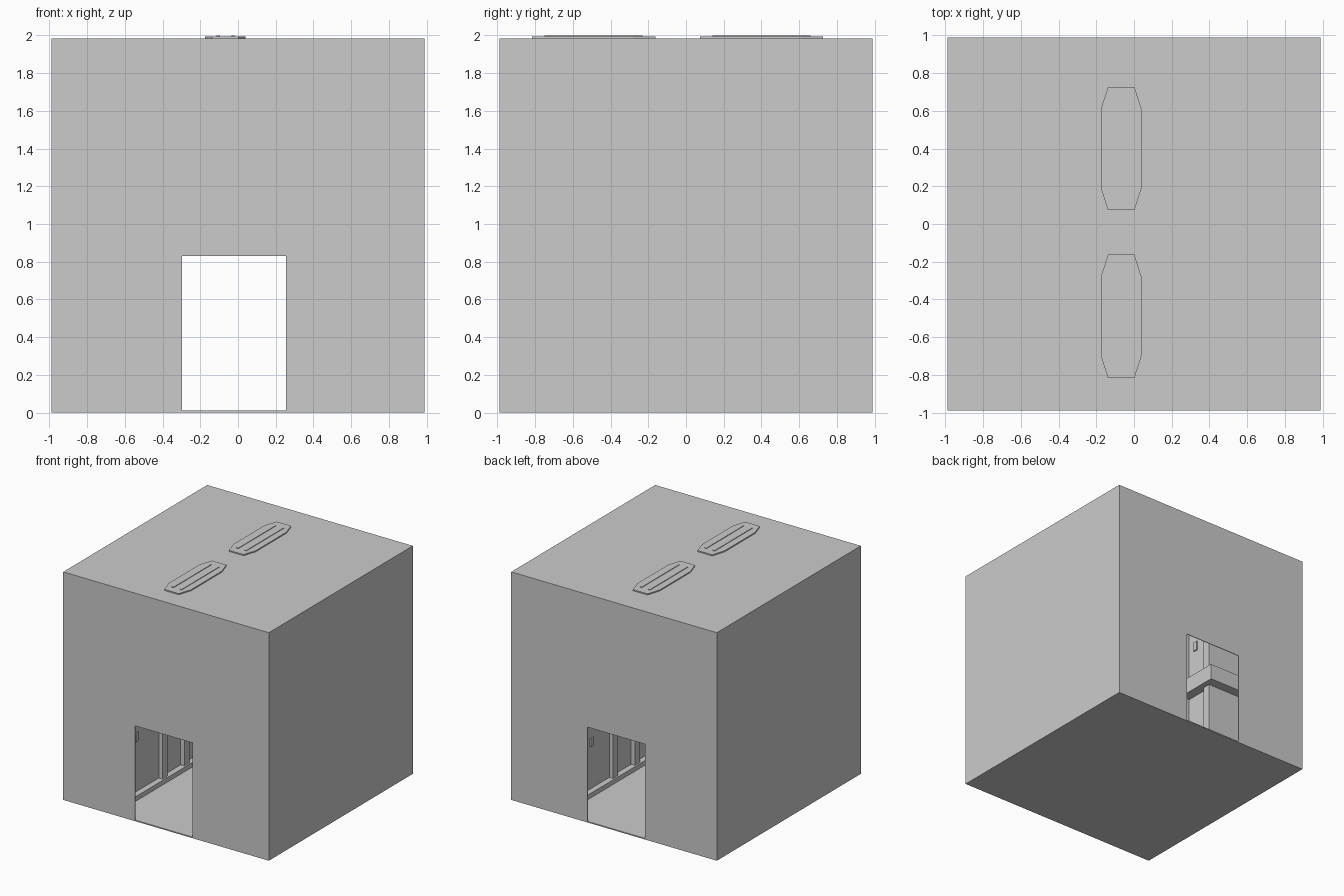
import bpy, bmesh

if "Cube" in bpy.data.objects:
    bpy.data.objects.remove(bpy.data.objects["Cube"])


def box(name, x0, x1, y0, y1, z0, z1):
    me = bpy.data.meshes.new(name)
    bm = bmesh.new()
    bmesh.ops.create_cube(bm, size=1)
    for v in bm.verts:
        v.co = ((x0 + x1) / 2 + v.co.x * (x1 - x0),
                (y0 + y1) / 2 + v.co.y * (y1 - y0),
                (z0 + z1) / 2 + v.co.z * (z1 - z0))
    bm.to_mesh(me)
    bm.free()
    ob = bpy.data.objects.new(name, me)
    bpy.context.collection.objects.link(ob)
    return ob


def prism(name, outline, z0, z1):
    me = bpy.data.meshes.new(name)
    bm = bmesh.new()
    face = bm.faces.new([bm.verts.new((x, y, z0)) for x, y in outline])
    top = bmesh.ops.extrude_face_region(bm, geom=[face])["geom"]
    bmesh.ops.translate(bm, vec=(0, 0, z1 - z0),
                        verts=[g for g in top if isinstance(g, bmesh.types.BMVert)])
    bmesh.ops.recalc_face_normals(bm, faces=bm.faces)
    bm.to_mesh(me)
    bm.free()
    ob = bpy.data.objects.new(name, me)
    bpy.context.collection.objects.link(ob)
    return ob


def cut(target, cutter):
    mod = target.modifiers.new("cut", "BOOLEAN")
    mod.operation = "DIFFERENCE"
    mod.solver = "EXACT"
    mod.object = cutter
    cutter.hide_render = True
    cutter.hide_viewport = True


# Thin outer shell with a doorway straight through front and back
H, T, TOP = 0.99, 0.006, 1.985
shell = box("room_shell", -H, H, -H, H, 0, TOP)
cut(shell, box("room_cutter", -H + T, H - T, -H + T, H - T, 0.01, TOP - T))
cut(shell, box("doorway_cutter", -0.297, 0.255, -1.2, 1.2, 0.01, 0.83))

# Inner wall blocks either side of the corridor; the left one stops short
E = H - T
WL, WR, YC = -0.545, 0.535, 0.36
box("left_wall", -E, WL, -E, YC, 0.01, TOP - T)
box("right_wall", WR, E, -E, E, 0.01, TOP - T)

# Skirting boards and the wide wall rails
for z0, z1, p, label in ((0.01, 0.05, 0.05, "skirting"), (0.91, 1.05, 0.085, "rail")):
    prism("left_" + label, [(-E, YC), (WL, YC), (WL, -E), (WL + p, -E),
                            (WL + p, YC + p), (-E, YC + p)], z0, z1)
    box("right_" + label, WR - p, WR, -E, E, z0, z1)

# Evenly spaced wall posts
for i, y in enumerate((-0.88, -0.275, 0.025, 0.325)):
    box(f"left_post_{i}", WL, WL + 0.035, y - 0.035, y + 0.035, 0.01, TOP - T)
    box(f"right_post_{i}", WR - 0.035, WR, -y - 0.055, -y + 0.015, 0.01, TOP - T)

# Wall sockets and switch
box("left_socket", WL, WL + 0.012, -0.645, -0.605, 0.49, 0.57)
box("right_socket", WR - 0.012, WR, 0.52, 0.56, 0.42, 0.49)
box("wall_switch", WL, WL + 0.012, 0.13, 0.17, 1.34, 1.42)

# Two light housings showing through the roof, each with two slim ridges
for i, y in enumerate((0.40, -0.49)):
    cx, w, l = -0.068, 0.107, 0.327
    a, b = w - 0.037, l - 0.115
    prism(f"light_housing_{i}",
          [(cx + sx, y + sy) for sx, sy in ((-w, -b), (-a, -l), (a, -l), (w, -b),
                                            (w, b), (a, l), (-a, l), (-w, b))],
          1.97, 1.995)
    for j, (x0, x1) in enumerate(((-0.115, -0.095), (-0.035, -0.018))):
        box(f"light_ridge_{i}_{j}", x0, x1, y - 0.26, y + 0.26, 1.98, 2.0)
